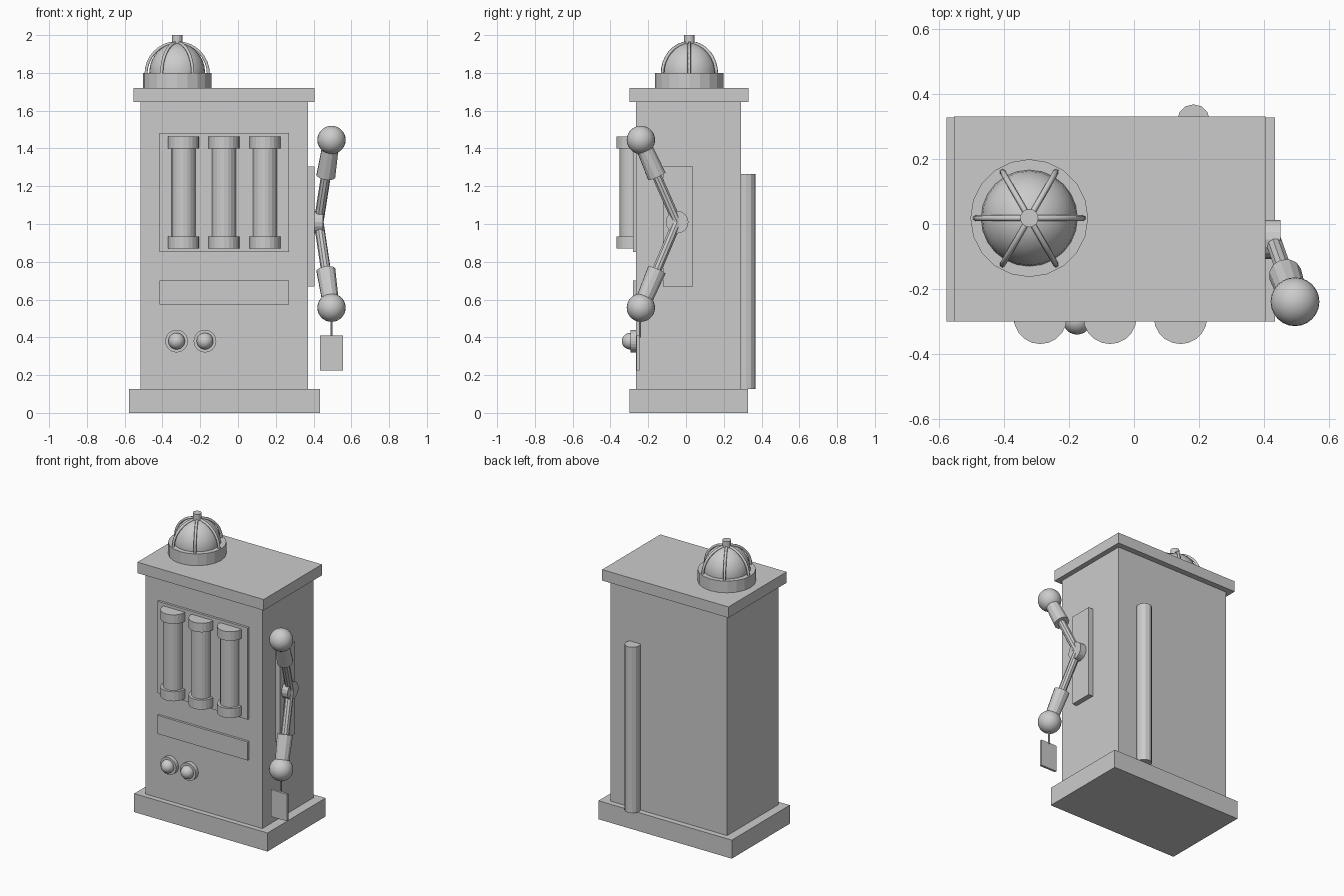
import bpy
from math import cos, sin, pi, radians
from mathutils import Vector

cube = bpy.data.objects.get("Cube")
if cube:
    bpy.data.objects.remove(cube, do_unlink=True)

grey = bpy.data.materials.new("plain_grey")
grey.use_nodes = True
grey.diffuse_color = (0.6, 0.6, 0.6, 1)
grey.node_tree.nodes["Principled BSDF"].inputs["Base Color"].default_value = (0.6, 0.6, 0.6, 1)


def finish(name, smooth=None):
    ob = bpy.context.object
    ob.name = name
    ob.data.materials.append(grey)
    if smooth:
        bpy.ops.object.shade_smooth_by_angle(angle=radians(smooth))
    return ob


def box(name, low, high):
    low, high = Vector(low), Vector(high)
    bpy.ops.mesh.primitive_cube_add(size=1, location=(low + high) / 2)
    ob = finish(name)
    for v in ob.data.vertices:
        v.co *= high - low
    return ob


def rod(name, start, end, r1, r2=None, sides=16, smooth=None):
    start, end = Vector(start), Vector(end)
    axis = end - start
    bpy.ops.mesh.primitive_cone_add(vertices=sides, radius1=r1, radius2=r2 or r1,
                                    depth=axis.length, location=(start + end) / 2,
                                    rotation=axis.to_track_quat('Z', 'Y').to_euler())
    return finish(name, smooth)


def ball(name, centre, radius):
    bpy.ops.mesh.primitive_uv_sphere_add(segments=24, ring_count=14, radius=radius, location=centre)
    return finish(name, 40)


# Cabinet
box("base", (-0.577, -0.3, 0), (0.434, 0.328, 0.127))
box("cabinet", (-0.515, -0.265, 0.127), (0.37, 0.29, 1.645))
box("top_slab", (-0.553, -0.3, 1.645), (0.405, 0.33, 1.72))

# Front panels
box("tube_panel", (-0.415, -0.281, 0.853), (0.27, -0.265, 1.482))
box("slot_panel", (-0.415, -0.281, 0.573), (0.27, -0.265, 0.7))

# Display tubes with end caps
for i, x in enumerate((-0.288, -0.074, 0.143)):
    y = -0.287
    rod(f"tube_{i}", (x, y, 0.93), (x, y, 1.4), 0.064, sides=20)
    rod(f"tube_foot_{i}", (x, y, 0.87), (x, y, 0.935), 0.082, sides=20)
    rod(f"tube_cap_{i}", (x, y, 1.4), (x, y, 1.462), 0.082, sides=20)

# Buttons
for i, x in enumerate((-0.325, -0.175)):
    rod(f"button_ring_{i}", (x, -0.26, 0.38), (x, -0.293, 0.38), 0.06, sides=24)
    ball(f"button_{i}", (x, -0.296, 0.38), 0.044)

# Rear pipe
rod("rear_pipe", (0.183, 0.318, 0.127), (0.183, 0.318, 1.265), 0.05, sides=12)

# Caged lamp
lx, ly, lz = -0.322, 0.018, 1.8
rod("lamp_ring", (lx, ly, 1.72), (lx, ly, lz), 0.181, sides=20)
dome = ball("lamp_dome", (lx, ly, lz), 0.148)
dome.scale.z = 1.07
rod("lamp_cap", (lx, ly, 1.95), (lx, ly, 2.0), 0.028, sides=16)
for k in range(6):
    a = k * pi / 3
    curve = bpy.data.curves.new("cage_bar", 'CURVE')
    curve.dimensions = '3D'
    curve.bevel_depth = 0.009
    curve.bevel_resolution = 1
    curve.use_fill_caps = True
    spline = curve.splines.new('POLY')
    spline.points.add(8)
    for j, p in enumerate(spline.points):
        t = j / 8 * radians(88)
        r = 0.165 * cos(t)
        p.co = (lx + r * cos(a), ly + r * sin(a), lz - 0.005 + 0.165 * sin(t), 1)
    curve.materials.append(grey)
    bpy.context.collection.objects.link(bpy.data.objects.new(f"cage_bar_{k}", curve))

# Side lever: mount plate, pivot and two mirrored arms
box("lever_plate", (0.37, -0.122, 0.67), (0.405, 0.038, 1.305))
rod("lever_pivot", (0.4, -0.047, 1.01), (0.45, -0.047, 1.01), 0.06, sides=16)
pivot = Vector((0.427, -0.047, 1.01))
for side, z in (("upper", 1.445), ("lower", 0.557)):
    tip = Vector((0.495, -0.239, z))
    mid = pivot.lerp(tip, 0.56)
    rod(f"{side}_rod", pivot, tip, 0.026, sides=10)
    rod(f"{side}_sleeve", mid, tip, 0.051, 0.043, sides=12)
    ball(f"{side}_knob", tip, 0.075)

# Hanging tag
rod("tag_string", (0.495, -0.243, 0.4), (0.495, -0.243, 0.5), 0.006, sides=8)
box("tag", (0.433, -0.262, 0.225), (0.555, -0.246, 0.41))
